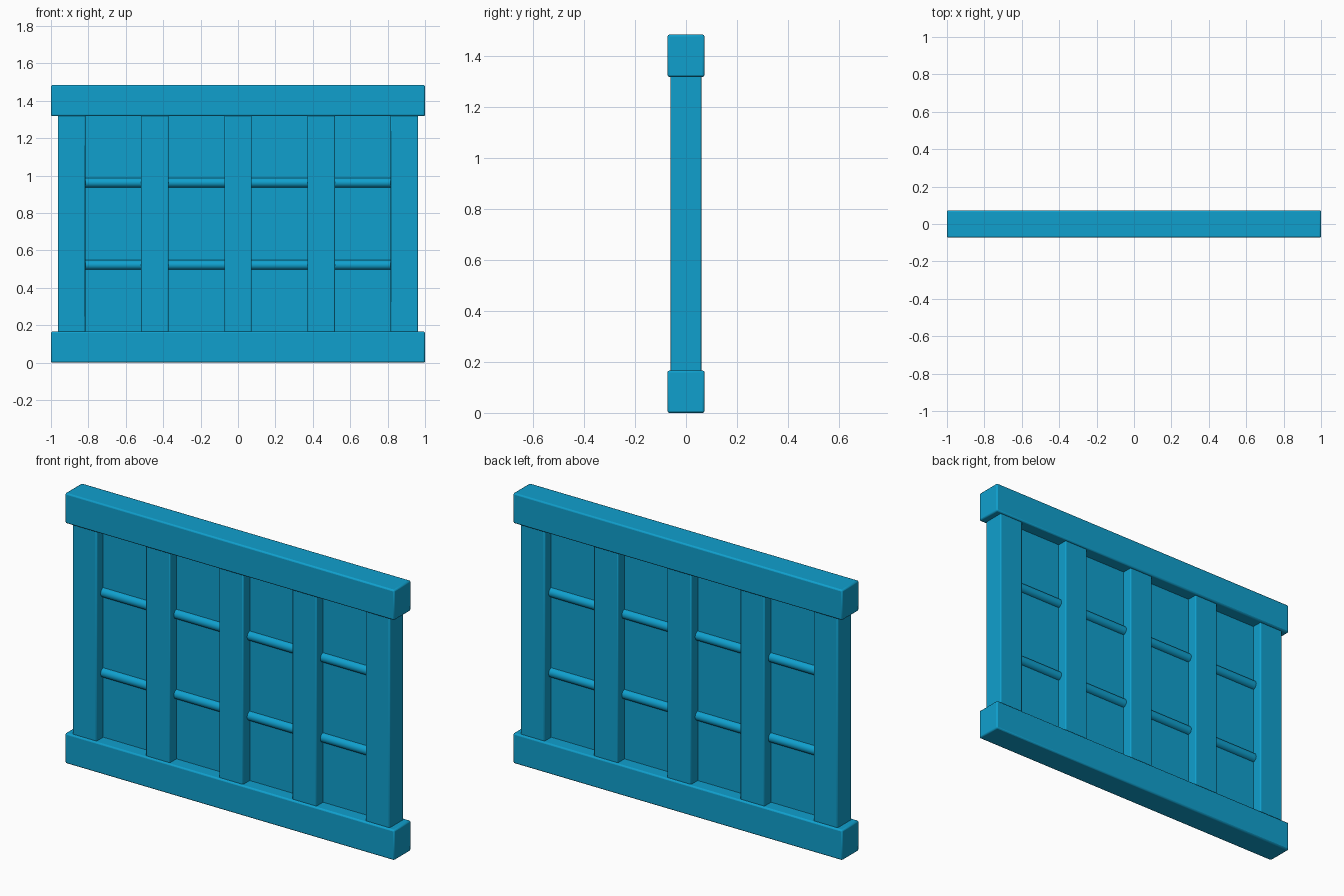
import bpy
import math

cube = bpy.data.objects.get("Cube")
if cube:
    bpy.data.objects.remove(cube, do_unlink=True)

# Single paint colour
paint = bpy.data.materials.new("bright_blue")
paint.use_nodes = True
colour = (0.005, 0.352, 0.617, 1)
paint.diffuse_color = colour
paint.node_tree.nodes["Principled BSDF"].inputs["Base Color"].default_value = colour

WIDTH, HEIGHT, RAIL = 2.0, 1.484, 0.166
POST, SPACING = 0.147, 0.445
MID = HEIGHT / 2


def finish(ob, name):
    ob.name = name
    ob.data.materials.append(paint)
    bpy.ops.object.shade_smooth_by_angle(angle=math.radians(50))


def box(name, size, centre, bevel=0.0):
    bpy.ops.mesh.primitive_cube_add(size=1, location=centre)
    ob = bpy.context.object
    ob.scale = size
    bpy.ops.object.transform_apply(location=False, rotation=False, scale=True)
    finish(ob, name)
    if bevel:
        mod = ob.modifiers.new("rounded_edges", "BEVEL")
        mod.width = bevel
        mod.segments = 2


# Horizontal rails
box("bottom_rail", (WIDTH, 0.146, RAIL), (0, 0, RAIL / 2), 0.008)
box("top_rail", (WIDTH, 0.146, RAIL), (0, 0, HEIGHT - RAIL / 2), 0.008)

# Upright posts, running into both rails
for i in range(5):
    box(f"post_{i + 1}", (POST, 0.12, HEIGHT - RAIL), ((i - 2) * SPACING, 0, MID), 0.006)

# Thin panels and round crossbars between the posts
for i in range(4):
    x = (i - 1.5) * SPACING
    box(f"panel_{i + 1}", (SPACING - POST + 0.04, 0.006, HEIGHT - RAIL), (x, 0, MID))
    for level, z in (("lower", MID - 0.22), ("upper", MID + 0.22)):
        bpy.ops.mesh.primitive_cylinder_add(
            vertices=16, radius=0.026, depth=SPACING - POST + 0.04,
            location=(x, 0, z), rotation=(0, math.pi / 2, 0))
        finish(bpy.context.object, f"{level}_crossbar_{i + 1}")
